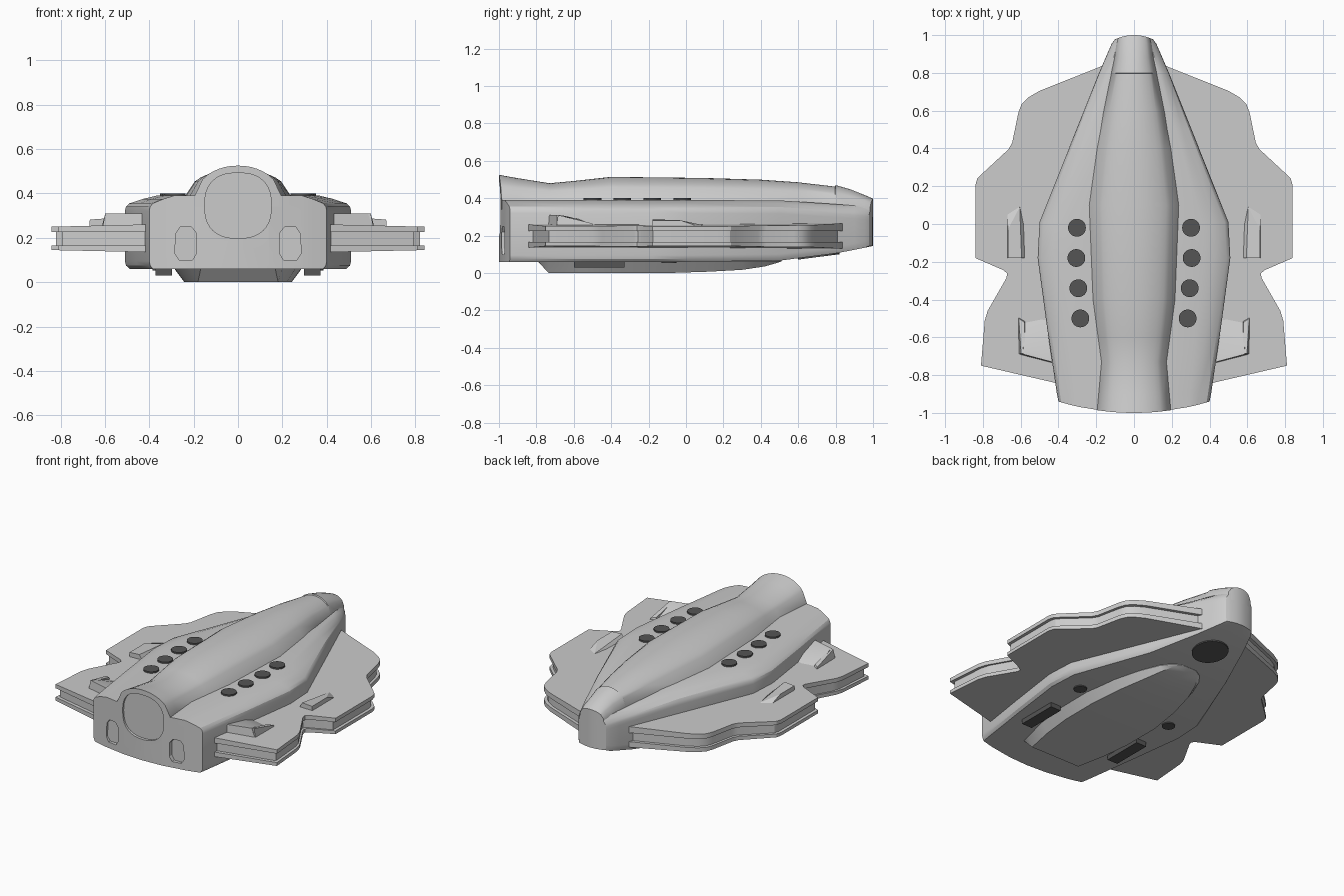
import bpy, bmesh, math

if "Cube" in bpy.data.objects:
    bpy.data.objects.remove(bpy.data.objects["Cube"])

dark = bpy.data.materials.new("dark_grey")
dark.diffuse_color = (0.09, 0.09, 0.09, 1)
dark.use_nodes = True
dark.node_tree.nodes["Principled BSDF"].inputs["Base Color"].default_value = dark.diffuse_color


def make(name, verts, faces, mirror=False, mat=None):
    bm = bmesh.new()
    vs = [bm.verts.new(v) for v in verts]
    for f in faces:
        bm.faces.new([vs[i] for i in f])
    bmesh.ops.recalc_face_normals(bm, faces=bm.faces[:])
    me = bpy.data.meshes.new(name)
    bm.to_mesh(me)
    bm.free()
    ob = bpy.data.objects.new(name, me)
    bpy.context.collection.objects.link(ob)
    if mirror:
        ob.modifiers.new("mirror", 'MIRROR')
    if mat:
        me.materials.append(mat)
    return ob


def solid(name, low, up, **kw):
    """Closed solid between two matching outlines."""
    n = len(low)
    faces = [list(range(n)), list(range(n, 2 * n))]
    faces += [[i, (i + 1) % n, n + (i + 1) % n, n + i] for i in range(n)]
    return make(name, list(low) + list(up), faces, **kw)


def loft(name, stations, section):
    """Loft along y. Station = (y, bow, ...); section gives (x, z_top, z_bottom) for x >= 0."""
    verts, faces = [], []
    for st in stations:
        half = section(*st[2:])
        full = [(-x, t, b) for x, t, b in half[:0:-1]] + half
        y = lambda x: st[0] + st[1] * x * x
        verts += [(x, y(x), t) for x, t, b in full] + [(x, y(x), b) for x, t, b in full[::-1]]
    n = len(verts) // len(stations)
    for s in range(len(stations) - 1):
        a = s * n
        faces += [[a + i, a + (i + 1) % n, a + n + (i + 1) % n, a + n + i] for i in range(n)]
    for a in (0, len(verts) - n):
        faces += [[a + i, a + i + 1, a + n - 2 - i, a + n - 1 - i] for i in range(n // 2 - 1)]
    return make(name, verts, faces)


def disc(name, x, y, z0, z1, r, slope=0, **kw):
    c = [(x + r * math.cos(k * math.tau / 32), y + r * math.sin(k * math.tau / 32)) for k in range(32)]
    return solid(name, [(u, v, z0 + slope * (v - y)) for u, v in c],
                 [(u, v, z1 + slope * (v - y)) for u, v in c], mat=dark, **kw)


# Main hull
def hull_section(w, zt, zb):
    prof = [(0, 0, 0), (.35, 0, 0), (.72, 0, 0), (.84, .015, 0), (.96, .035, 0), (.99, .05, .015), (1, .07, .035)]
    return [(f * w, zt - t, zb + b) for f, t, b in prof]


hull = loft("hull", [
    (-1.0, .375, .40, .39, .06), (-.9, 0, .408, .39, .06), (-.55, 0, .46, .39, .06),
    (-.18, 0, .51, .39, .06), (.01, 0, .50, .39, .06), (.5, 0, .305, .388, .066),
    (.8, 0, .185, .368, .105), (.9, 0, .142, .36, .124), (.955, 0, .118, .355, .135),
    (1.0, -2.2, .10, .35, .145)], hull_section)


# Raised spine
def spine_section(w, zt, base):
    prof = [(0, 1), (.15, .99), (.3, .955), (.45, .89), (.6, .79), (.72, .68), (.82, .54), (1, 0)]
    return [(f * w, base + h * (zt - base), base - .05) for f, h in prof]


spine = loft("spine", [
    (-1.0, .375, .195, .525, .39), (-.9, 0, .187, .507, .39), (-.73, 0, .172, .48, .39),
    (-.6, 0, .19, .492, .39), (-.4, 0, .217, .514, .39), (.1, 0, .237, .508, .39),
    (.4, 0, .195, .499, .388), (.6, 0, .16, .485, .382), (.797, 0, .12, .462, .368),
    (.8, 0, .12, .47, .368), (.88, 0, .103, .447, .361), (.955, 0, .093, .417, .355),
    (1.0, -2.2, .085, .397, .35)], spine_section)

# Recessed front window and two front ports
def spow(v, p):
    return math.copysign(abs(v) ** p, v)


win = []
for k in range(40):
    a = k * math.tau / 40
    win.append((.15 * spow(math.cos(a), .8), .345 + .147 * spow(math.sin(a), .8)))
port = [(.205, .10), (.265, .10), (.285, .13), (.28, .22), (.26, .248), (.21, .248), (.187, .22), (.187, .13)]
for pts, depth, mir, targets in ((win, -.98, False, (hull, spine)), (port, -.957, True, (hull,))):
    cut = solid("cutter", [(x, -1.1, z) for x, z in pts], [(x, depth, z) for x, z in pts], mirror=mir)
    cut.hide_render = True
    for ob in targets:
        m = ob.modifiers.new("cut", 'BOOLEAN')
        m.operation, m.object, m.solver = 'DIFFERENCE', cut, 'EXACT'
        bpy.context.view_layer.objects.active = ob
        bpy.ops.object.modifier_apply(modifier=m.name)
    bpy.data.objects.remove(cut)

# Layered wings: upper plate, inset core, lower plate
outline = [(.16, .84), (.50, .705), (.56, .67), (.595, .635), (.612, .59), (.645, .43), (.665, .395),
           (.80, .27), (.83, .24), (.84, .205), (.84, -.18), (.69, -.245), (.672, -.262), (.675, -.285),
           (.775, -.46), (.79, -.51), (.81, -.75), (.40, -.845)]
for name, s, z0, z1, t0, t1 in (("wing_upper_plate", 1, .225, .27, 0, -.024),
                                ("wing_core", .976, .16, .23, 0, 0),
                                ("wing_lower_plate", 1, .126, .166, .022, 0)):
    solid(name, [(x * s, y * s, z0 + t0 * x) for x, y in outline],
          [(x * s, y * s, z1 + t1 * x) for x, y in outline], mirror=True)

# Wing-top fairings
solid("rear_fairing", [(.57, -.18, .24), (.67, -.18, .24), (.67, .09, .24), (.58, .09, .24)],
      [(.595, -.18, .287), (.668, -.18, .282), (.668, -.03, .282), (.605, .09, .256)], mirror=True)
solid("front_fairing", [(.38, -.75, .24), (.61, -.69, .24), (.612, -.49, .24), (.38, -.53, .24)],
      [(.38, -.745, .31), (.585, -.69, .31), (.585, -.66, .308), (.38, -.52, .275)], mirror=True)
solid("fairing_edge", [(.575, -.69, .24), (.612, -.69, .24), (.612, -.49, .24), (.575, -.51, .24)],
      [(.575, -.685, .31), (.598, -.685, .31), (.61, -.50, .265), (.58, -.52, .27)], mirror=True)

# Round hatches along the deck
for i, (x, y) in enumerate([(.302, -.02), (.305, -.18), (.295, -.34), (.284, -.50)]):
    disc(f"deck_hatch_{i + 1}", x, y, .37, .40, .047, mirror=True)

# Belly keel
def belly_section(w, zb):
    return [(0, .09, zb), (.84 * w, .09, zb), (w, .09, .062)]


loft("belly", [(-.79, 0, .20, .06), (-.735, 0, .215, 0), (-.55, 0, .26, 0), (-.35, 0, .286, 0),
               (-.1, 0, .288, 0), (.12, 0, .255, .007), (.3, 0, .205, .017), (.42, 0, .155, .035),
               (.48, 0, .11, .052), (.51, 0, .06, .066)], belly_section)

# Underside pads, small vents and nose disc
solid("belly_pad", [(x, y, .03) for x, y in ((.297, -.6), (.372, -.6), (.372, -.33), (.297, -.33))],
      [(x, y, .08) for x, y in ((.297, -.6), (.372, -.6), (.372, -.33), (.297, -.33))],
      mirror=True, mat=dark)
disc("belly_vent", .345, -.09, .053, .08, .04, mirror=True)
disc("nose_disc", 0, .71, .086, .12, .11, slope=.13)

# Smooth shading with sharp edges
for ob in bpy.data.objects:
    ob.select_set(True)
bpy.context.view_layer.objects.active = hull
bpy.ops.object.shade_smooth_by_angle(angle=math.radians(28))
